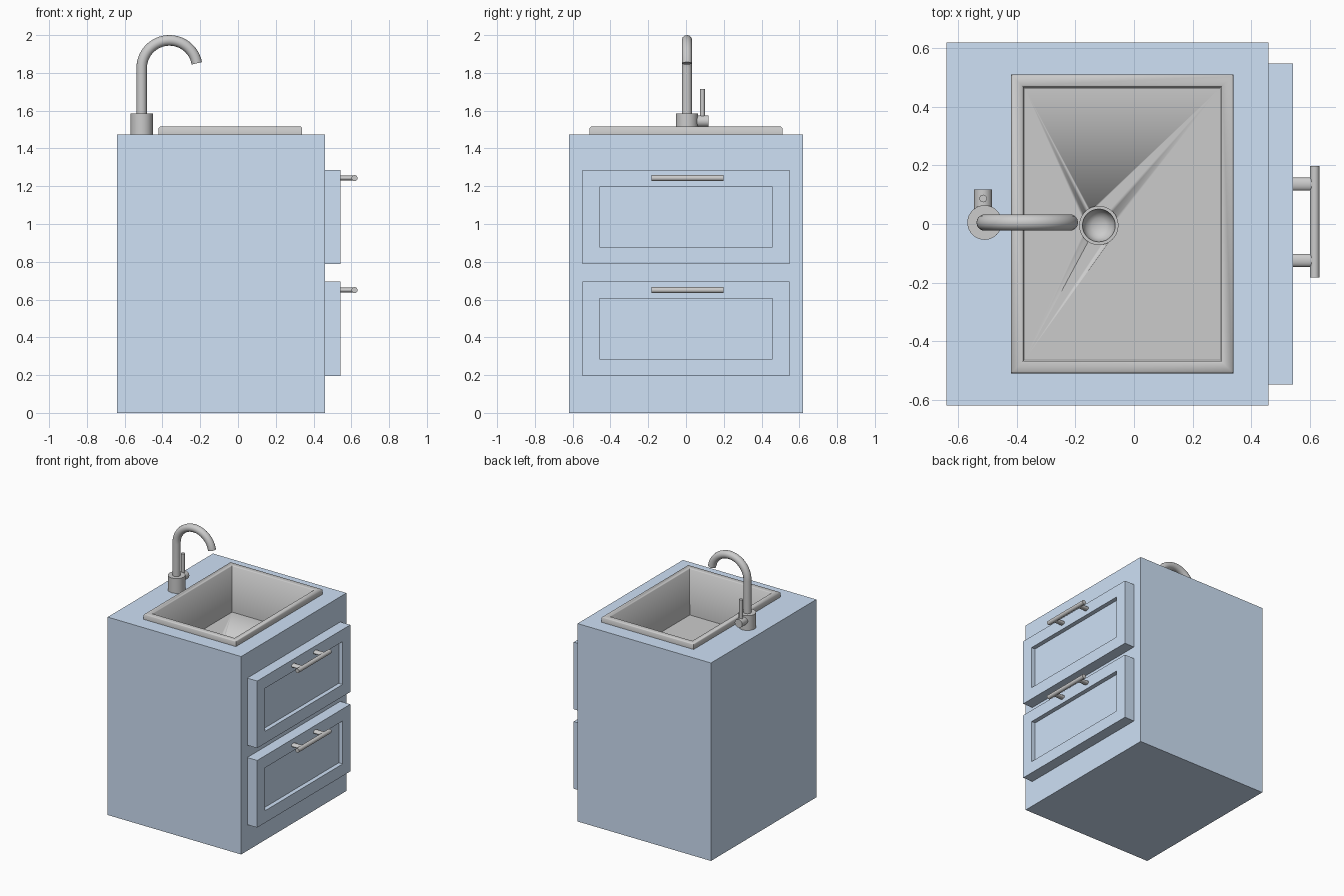
import bpy, bmesh, math
from mathutils import Vector

if "Cube" in bpy.data.objects:
    bpy.data.objects.remove(bpy.data.objects["Cube"])

blue = bpy.data.materials.new("blue_paint")
blue.diffuse_color = (0.62, 0.75, 0.92, 1)
blue.use_nodes = True
blue.node_tree.nodes["Principled BSDF"].inputs["Base Color"].default_value = blue.diffuse_color


def finish(name, bm, mat=None, smooth=None):
    bmesh.ops.recalc_face_normals(bm, faces=bm.faces)
    me = bpy.data.meshes.new(name)
    bm.to_mesh(me)
    bm.free()
    ob = bpy.data.objects.new(name, me)
    bpy.context.collection.objects.link(ob)
    if mat:
        me.materials.append(mat)
    if smooth:
        bpy.ops.object.select_all(action='DESELECT')
        ob.select_set(True)
        bpy.context.view_layer.objects.active = ob
        bpy.ops.object.shade_smooth_by_angle(angle=math.radians(smooth))
    return ob


def rect_stack(name, rect, steps, along_x=False, **kw):
    """Closed solid of stacked rectangles; each step is (inset, height)."""
    u0, u1, v0, v1 = rect
    bm = bmesh.new()
    rings = []
    for i, w in steps:
        pts = [(u0 + i, v0 + i), (u1 - i, v0 + i), (u1 - i, v1 - i), (u0 + i, v1 - i)]
        rings.append([bm.verts.new((w, u, v) if along_x else (u, v, w)) for u, v in pts])
    for a, b in zip(rings, rings[1:]):
        for k in range(4):
            j = (k + 1) % 4
            bm.faces.new((a[k], a[j], b[j], b[k]))
    bm.faces.new(rings[0])
    bm.faces.new(rings[-1])
    return finish(name, bm, **kw)


def rod(name, a, b, r, segs=24, scale=(1, 1, 1)):
    """Cylinder from a to b; scale squashes its section about the axis."""
    a, b = Vector(a), Vector(b)
    d = b - a
    bm = bmesh.new()
    bmesh.ops.create_cone(bm, cap_ends=True, segments=segs, radius1=r, radius2=r, depth=d.length)
    bmesh.ops.rotate(bm, verts=bm.verts, matrix=d.to_track_quat('Z', 'Y').to_matrix())
    bmesh.ops.scale(bm, verts=bm.verts, vec=scale)
    bmesh.ops.translate(bm, verts=bm.verts, vec=(a + b) / 2)
    return finish(name, bm, smooth=40)


# Cabinet body with a well in its top for the basin
TOP = 1.475
SINK = (-0.42, 0.34, -0.51, 0.51)
cabinet = rect_stack("cabinet", (-0.64, 0.46, -0.62, 0.62), [(0, 0), (0, TOP)], mat=blue)
well = rect_stack("well_cutter", SINK, [(0.02, 1.05), (0.02, 1.6)])

# Sink: outer basin, raised rim, inner walls, flat floor
FLOOR = 1.17
sink = rect_stack("sink", SINK, [
    (0.025, 1.07), (0.025, TOP), (0, TOP), (0, 1.509), (0.006, 1.515),
    (0.037, 1.515), (0.043, 1.509), (0.047, FLOOR)], smooth=50)

# Drain hole and drain cup
DX = -0.12
hole = rod("drain_cutter", (DX, -0.005, 1.11), (DX, -0.005, 1.25), 0.061, 32)
for target, cutter in ((cabinet, well), (sink, hole)):
    mod = target.modifiers.new("cut", 'BOOLEAN')
    mod.operation, mod.object, mod.solver = 'DIFFERENCE', cutter, 'EXACT'
    cutter.hide_render = True
    cutter.hide_set(True)

bm = bmesh.new()
profile = [(0.067, FLOOR), (0.067, 1.176), (0.056, 1.176), (0.053, 1.155),
           (0.043, 1.135), (0.025, 1.123), (0, 1.12)]
vs = [bm.verts.new((r, 0, z)) for r, z in profile]
es = [bm.edges.new(p) for p in zip(vs, vs[1:])]
bmesh.ops.spin(bm, geom=vs + es, cent=(0, 0, 0), axis=(0, 0, 1), angle=math.tau, steps=32)
bmesh.ops.remove_doubles(bm, verts=bm.verts, dist=1e-5)
bmesh.ops.translate(bm, verts=bm.verts, vec=(DX, -0.005, 0))
finish("drain", bm, smooth=40)

# Drawers with recessed panels and bar handles
for label, z0, hz in (("upper", 0.787, 1.243), ("lower", 0.195, 0.65)):
    rect_stack(label + "_drawer", (-0.548, 0.548, z0, z0 + 0.5),
               [(0, 0.46), (0, 0.542), (0.09, 0.542), (0.09, 0.51)], along_x=True, mat=blue)
    rod(label + "_handle_bar", (0.617, -0.183, hz), (0.617, 0.198, hz), 0.016)
    for side, y in (("left", -0.124), ("right", 0.136)):
        rod(f"{label}_handle_{side}_post", (0.505, y, hz), (0.615, y, hz), 0.022,
            scale=(1, 1, 0.6))

# Faucet base, side valve and lever
FX, FY = -0.51, 0.005
rod("faucet_base", (FX, FY, TOP), (FX, FY, 1.585), 0.059, 32)
rod("faucet_valve", (-0.515, 0.02, 1.544), (-0.515, 0.118, 1.544), 0.031)
rod("faucet_lever", (-0.515, 0.087, 1.55), (-0.515, 0.087, 1.714), 0.013, 16)

# Gooseneck spout
R, CX, CZ = 0.147, FX + 0.147, 1.825
path = [(FX, FY, 1.56)]
for i in range(29):
    a = math.radians(180 - 170 * i / 28)
    path.append((CX + R * math.cos(a), FY, CZ + R * math.sin(a)))
cu = bpy.data.curves.new("faucet_spout", 'CURVE')
cu.dimensions = '3D'
cu.bevel_depth, cu.bevel_resolution, cu.use_fill_caps = 0.028, 5, True
sp = cu.splines.new('POLY')
sp.points.add(len(path) - 1)
for p, co in zip(sp.points, path):
    p.co = (*co, 1)
bpy.context.collection.objects.link(bpy.data.objects.new("faucet_spout", cu))
